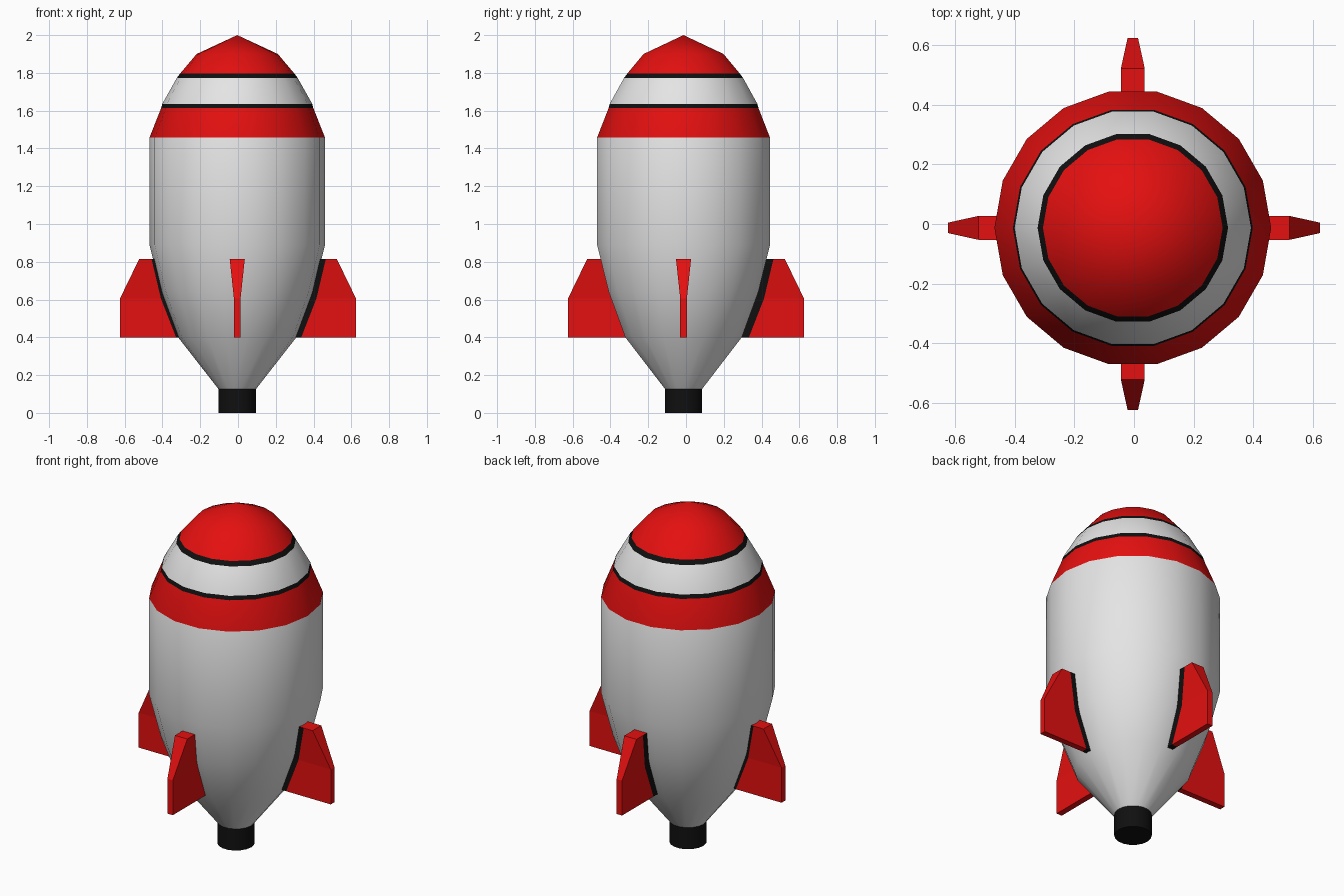
import bpy, bmesh, math

if "Cube" in bpy.data.objects:
    bpy.data.objects.remove(bpy.data.objects["Cube"])

CX, CY = -0.004, -0.013   # hull axis sits slightly off the fin centre
SIDES = 18


def material(name, rgb):
    m = bpy.data.materials.new(name)
    m.diffuse_color = (*rgb, 1)
    m.use_nodes = True
    m.node_tree.nodes["Principled BSDF"].inputs["Base Color"].default_value = m.diffuse_color
    return m


RED = material("red paint", (0.78, 0.005, 0.005))
WHITE = material("white paint", (0.78, 0.78, 0.78))
BLACK = material("black paint", (0.005, 0.005, 0.005))
MATS = [RED, WHITE, BLACK]


def finish(name, bm, smooth=None):
    bmesh.ops.recalc_face_normals(bm, faces=bm.faces[:])
    me = bpy.data.meshes.new(name)
    bm.to_mesh(me)
    bm.free()
    for m in MATS:
        me.materials.append(m)
    ob = bpy.data.objects.new(name, me)
    bpy.context.collection.objects.link(ob)
    if smooth:
        bpy.ops.object.select_all(action='DESELECT')
        ob.select_set(True)
        bpy.context.view_layer.objects.active = ob
        bpy.ops.object.shade_smooth_by_angle(angle=math.radians(smooth))
    return ob


def lathe(name, profile, smooth):
    """Profile rows: radius, height, material of the band above the row."""
    bm = bmesh.new()
    rings = []
    for r, z, _ in profile:
        if r == 0:
            rings.append([bm.verts.new((CX, CY, z))] * SIDES)
        else:
            rings.append([bm.verts.new((CX + r * math.cos(math.tau * i / SIDES),
                                        CY + r * math.sin(math.tau * i / SIDES), z))
                          for i in range(SIDES)])
    for k in range(len(rings) - 1):
        for i in range(SIDES):
            j = (i + 1) % SIDES
            loop = [rings[k][i], rings[k][j], rings[k + 1][j], rings[k + 1][i]]
            f = bm.faces.new(list(dict.fromkeys(loop)))
            f.material_index = profile[k][2]
    for ring, row in ((rings[0], profile[0]), (rings[-1], profile[-1])):
        if row[0] > 0:
            bm.faces.new(ring).material_index = row[2]
    return finish(name, bm, smooth)


# Hull with painted nose bands
lathe("hull", [
    (0.10, 0.127, 1), (0.313, 0.40, 1), (0.402, 0.64, 1), (0.465, 0.89, 1),
    (0.465, 1.457, 0), (0.403, 1.613, 2), (0.397, 1.636, 1),
    (0.320, 1.773, 2), (0.302, 1.797, 0), (0.215, 1.90, 0), (0, 2.0, 0)], 40)

# Exhaust nozzle
lathe("nozzle", [(0.10, 0.0, 2), (0.10, 0.13, 2)], 40)


def fin(name, angle, strip):
    """Fin made of rows: height, outer reach, half thickness, hull radius."""
    rows = [(0.40, 0.625, 0.0175, 0.325),
            (0.605, 0.625, 0.0175, 0.405),
            (0.815, 0.523, 0.04, 0.455)]
    c, s = round(math.cos(angle)), round(math.sin(angle))
    ox, oy = (0, CY) if c else (CX, 0)
    bm = bmesh.new()
    grid = []
    for z, out, t, r in rows:
        row = []
        for reach in (r - 0.06, r - 0.012 + strip, out):
            row.append([bm.verts.new((ox + reach * c - w * s, oy + reach * s + w * c, z))
                        for w in (-t, t)])
        grid.append(row)

    def face(verts, col):
        # inner column is the black root strip
        bm.faces.new(verts).material_index = 2 if col == 0 and strip > 0 else 0

    for col in range(2):
        for k in range(2):
            for w in (0, 1):
                face([grid[k][col][w], grid[k][col + 1][w],
                      grid[k + 1][col + 1][w], grid[k + 1][col][w]], col)
        for k in (0, 2):
            a, b = grid[k][col], grid[k][col + 1]
            face([a[0], a[1], b[1], b[0]], 1 if k == 2 else col)
    for col in (0, 2):
        for k in range(2):
            a, b = grid[k][col], grid[k + 1][col]
            face([a[0], a[1], b[1], b[0]], col)
    return finish(name, bm)


# Four fins
for fin_name, quarter, strip_width in (("right_fin", 0, 0.022), ("back_fin", 1, 0.02),
                                       ("left_fin", 2, 0.015), ("front_fin", 3, 0.0)):
    fin(fin_name, quarter * math.pi / 2, strip_width)
